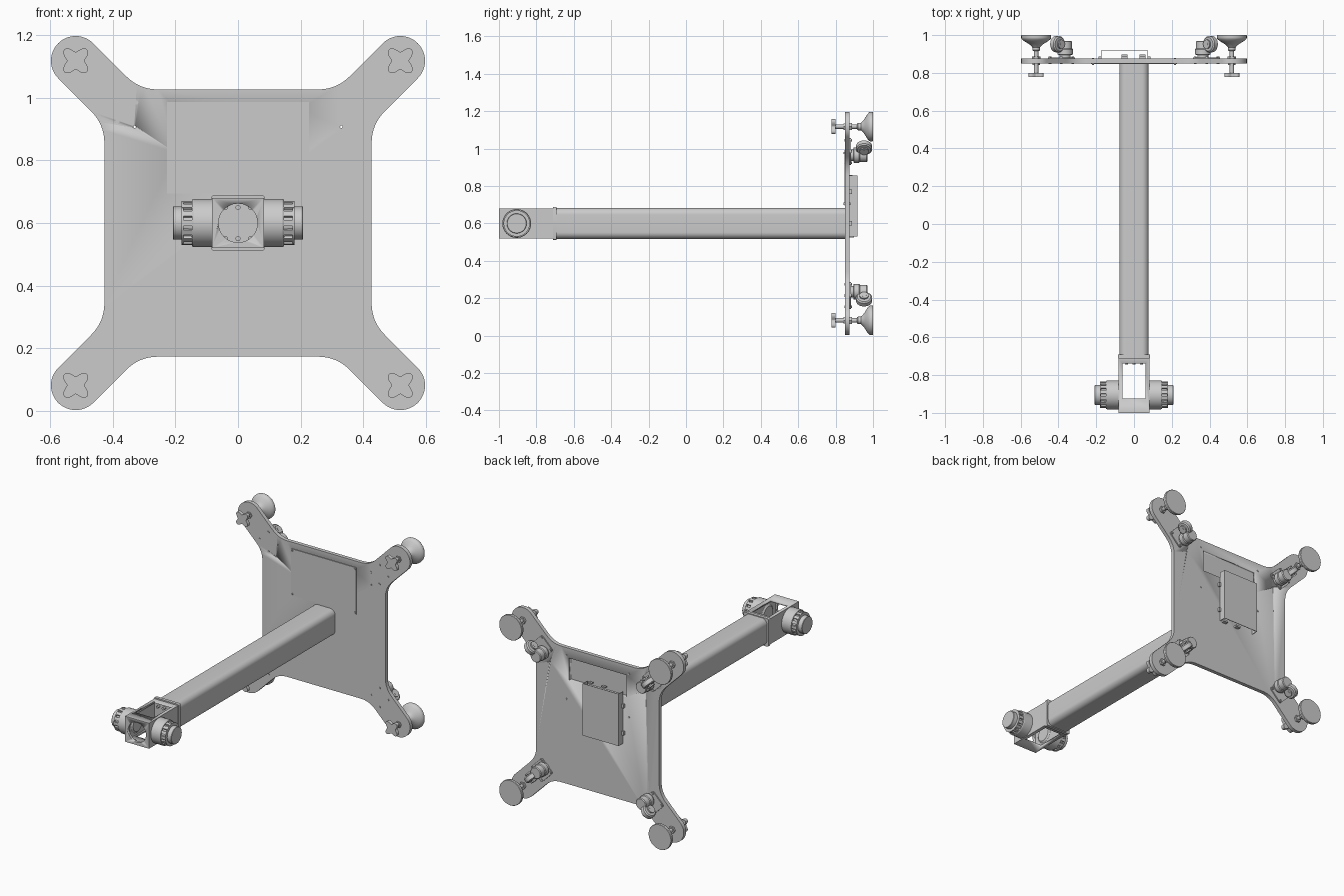
import bpy, bmesh
from math import sin, cos, pi, radians, sqrt
from mathutils import Vector

if "Cube" in bpy.data.objects:
    bpy.data.objects.remove(bpy.data.objects["Cube"])

CZ = 0.6                      # height of the tube axis and plate centre
Y0, Y1 = 0.851, 0.875         # plate front and back


def finish(name, bm, smooth=True):
    bmesh.ops.recalc_face_normals(bm, faces=bm.faces)
    me = bpy.data.meshes.new(name)
    bm.to_mesh(me)
    bm.free()
    ob = bpy.data.objects.new(name, me)
    bpy.context.collection.objects.link(ob)
    bpy.ops.object.select_all(action='DESELECT')
    bpy.context.view_layer.objects.active = ob
    ob.select_set(True)
    if smooth:
        bpy.ops.object.shade_smooth_by_angle(angle=radians(30))
    return ob


def prism(name, pts, y0, y1, at=(0, 0)):
    """Extrude an (x, z) outline along y."""
    bm = bmesh.new()
    f = bm.faces.new([bm.verts.new((x + at[0], y0, z + at[1])) for x, z in pts])
    ext = bmesh.ops.extrude_face_region(bm, geom=[f])['geom']
    bmesh.ops.translate(bm, vec=(0, y1 - y0, 0),
                        verts=[v for v in ext if isinstance(v, bmesh.types.BMVert)])
    return finish(name, bm)


def box(name, x0, x1, y0, y1, z0, z1):
    return prism(name, [(x0, z0), (x1, z0), (x1, z1), (x0, z1)], y0, y1)


def lathe(name, prof, origin, axis, n=32):
    """Revolve (radius, height) points about an axis; both ends are capped."""
    q = Vector(axis).to_track_quat('Z', 'Y')
    o = Vector(origin)
    bm = bmesh.new()
    rings = [[bm.verts.new(o + q @ Vector((r * cos(2 * pi * i / n), r * sin(2 * pi * i / n), h)))
              for i in range(n)] for r, h in prof]
    for a, b in zip(rings, rings[1:]):
        for i in range(n):
            bm.faces.new((a[i], a[(i + 1) % n], b[(i + 1) % n], b[i]))
    bm.faces.new(rings[0])
    bm.faces.new(rings[-1])
    return finish(name, bm)


def rod(name, r, h0, h1, origin, axis, n=32):
    return lathe(name, [(r, h0), (r, h1)], origin, axis, n)


def cut(ob, *cutters):
    for c in cutters:
        c.hide_render = True
        m = ob.modifiers.new('cut', 'BOOLEAN')
        m.operation, m.solver, m.object = 'DIFFERENCE', 'EXACT', c
        bpy.context.view_layer.objects.active = ob
        bpy.ops.object.modifier_apply(modifier=m.name)
        bpy.data.objects.remove(c)


def round_rect(hx, hz, r, n=8):
    return [(sx * (hx - r) + r * cos(a0 + pi / 2 * i / n), sz * (hz - r) + r * sin(a0 + pi / 2 * i / n))
            for sx, sz, a0 in ((1, 1, 0), (-1, 1, pi / 2), (-1, -1, pi), (1, -1, 1.5 * pi))
            for i in range(n + 1)]


def diamond(r):
    return [(r, 0), (0, r), (-r, 0), (0, -r)]


# Base plate: square body with four rounded diagonal arms
H, E, R, T = 0.4265, 0.518, 0.079, 0.06
k = H - R * sqrt(2)
s = T / sqrt(2)


def fillet(a, b, c, n=8):
    return [tuple((1 - t) ** 2 * a[j] + 2 * t * (1 - t) * b[j] + t * t * c[j] for j in (0, 1))
            for t in (i / n for i in range(n + 1))]


corner = fillet((H, k - T), (H, k), (H + s, k + s))
corner += [(E + R * cos(a), E + R * sin(a)) for a in (radians(-45 + 7.5 * i) for i in range(25))]
corner += fillet((k + s, H + s), (k, H), (k - T, H))
outline = []
for x_, z_ in ((1, 0), (0, 1), (-1, 0), (0, -1)):
    outline += [(x_ * x - z_ * z, z_ * x + x_ * z) for x, z in corner]
plate = prism('base_plate', outline, Y0, Y1, (0, CZ))
cut(plate, box('slot_cutter', -0.2, 0.2, 0.8, 0.9, 0.825, 0.965),
    *[rod('hole_cutter', 0.004, -0.1, 0.1, (x, 0.86, 0.907), (0, 1, 0), 12) for x in (-0.33, 0.33)])

# Thin cover panel over the slot, with its screws
box('cover_panel', -0.227, 0.227, Y0 - 0.004, Y0, 0.695, 0.987)
for x in (-0.217, 0.217):
    for z in (0.705, 0.977):
        rod('panel_screw', 0.006, Y0 - 0.008, Y1 + 0.004, (x, 0, z), (0, 1, 0), 12)

# Sheet metal electronics cover, open at the top and bottom
bx0, bx1, bz0, bz1, by = -0.175, 0.075, 0.53, 0.856, 0.918
box('electronics_cover_back', bx0, bx1, by - 0.003, by, bz0, bz1)
for x in (bx0, bx1 - 0.003):
    box('electronics_cover_side', x, x + 0.003, Y1, by, bz0, bz1)
for x in (-0.05, 0.045):
    box('cover_bottom_tab', x - 0.015, x + 0.015, Y1, Y1 + 0.022, bz0 - 0.006, bz0 + 0.006)
    box('cover_top_tab', x - 0.015, x + 0.015, Y1, Y1 + 0.015, bz1 - 0.004, bz1 + 0.004)
for z in (0.6, 0.77):
    for x in (bx0 - 0.006, bx1 + 0.006):
        box('cover_side_tab', x - 0.007, x + 0.007, Y1, Y1 + 0.012, z - 0.012, z + 0.012)

# Main rounded tube and end flange
prism('main_tube', round_rect(0.078, 0.083, 0.036), -0.695, Y0, (0, CZ))
prism('tube_end_flange', round_rect(0.086, 0.088, 0.008, 3), -0.712, -0.692, (0, CZ))

# Motor housing: open box with top, bottom and front openings
housing = box('motor_housing', -0.083, 0.083, -1.0, -0.71, CZ - 0.08, CZ + 0.08)
cut(housing,
    box('cavity_cutter', -0.07, 0.07, -0.985, -0.725, CZ - 0.068, CZ + 0.068),
    box('window_cutter', -0.062, 0.062, -0.925, -0.738, 0.4, 0.8),
    rod('front_hole_cutter', 0.062, -0.1, 0.05, (0, -1, CZ), (0, 1, 0), 48))
for x in (-0.064, 0.064):
    for z in (-0.062, 0.062):
        rod('housing_screw', 0.006, -0.999, -0.98, (x, 0, CZ + z), (0, 1, 0), 12)
for x in (-0.04, 0, 0.04):
    for z in (-0.062, 0.062):
        rod('flange_bolt', 0.008, -0.745, -0.722, (x, 0, CZ + z * 0.8), (0, 1, 0), 12)

# Side motors with ribbed rings and end caps
MY = -0.905
for sx in (-1, 1):
    o, ax = (0, MY, CZ), (sx, 0, 0)
    lathe('motor_body', [(0.045, 0.062), (0.055, 0.07), (0.077, 0.083), (0.077, 0.142), (0.074, 0.147),
                         (0.062, 0.147), (0.06, 0.178), (0.053, 0.18), (0.053, 0.206), (0.051, 0.208)],
          o, ax, 48)
    for i in range(14):
        a = 2 * pi * i / 14
        bm = bmesh.new()
        bmesh.ops.create_cube(bm, size=1)
        for v in bm.verts:
            x, t, r = v.co.x * 0.034 + 0.163, v.co.y * 0.018, v.co.z * 0.014 + 0.063
            v.co = (sx * x, MY + r * cos(a) - t * sin(a), CZ + r * sin(a) + t * cos(a))
        finish('motor_rib', bm, False)
    lathe('motor_ring', [(0.07, 0.174), (0.07, 0.18), (0.054, 0.18)], o, ax, 48)

# Corner feet and castors, mirrored to all four arms
lobes = []
for i in range(64):
    a = 2 * pi * i / 64
    r = 0.0395 + 0.0115 * cos(4 * (a - pi / 4))
    lobes.append((r * cos(a), r * sin(a)))
for sx in (-1, 1):
    for sz in (-1, 1):
        def at(d):
            return (sx * d, 0, CZ + sz * d)
        p, y = at(E), (0, 1, 0)
        # adjusting knob, threaded stem and flat foot
        prism('adjuster_knob', lobes, 0.778, 0.8, (p[0], p[2]))
        rod('foot_stem', 0.012, 0.8, 0.95, p, y, 20)
        rod('front_nut', 0.02, Y0 - 0.008, Y0, p, y, 6)
        rod('back_nut', 0.022, Y1, Y1 + 0.012, p, y, 6)
        lathe('foot_pad', [(0.016, 0.915), (0.02, 0.92), (0.02, 0.935), (0.032, 0.948), (0.045, 0.957),
                           (0.065, 0.969), (0.077, 0.98), (0.079, 0.985), (0.079, 0.997),
                           (0.077, 1.0)], p, y, 48)
        # castor mounting plate with screws
        b = at(0.385)
        prism('castor_plate', [(q * cos(pi / 4) - w * sin(pi / 4), q * sin(pi / 4) + w * cos(pi / 4))
                               for q, w in round_rect(0.054, 0.054, 0.012, 4)], Y1, Y1 + 0.007, (b[0], b[2]))
        for u, w in diamond(0.06):
            rod('castor_screw', 0.007, Y0 - 0.003, Y1 + 0.013, (b[0] + u, 0, b[2] + w), y, 12)
        # swivel, hood and wheel
        h, wc = Vector(at(0.365)), Vector(at(0.405)) + Vector((0, 0.952, 0))
        axle = Vector((-sz, 0, sx)).normalized()
        lathe('castor_swivel', [(0.03, Y1), (0.03, 0.895), (0.041, 0.897), (0.041, 0.925),
                                (0.037, 0.93), (0.037, 0.965), (0.033, 0.97)], h, y, 32)
        lathe('castor_wheel', [(0.036, -0.018), (0.043, -0.012), (0.043, 0.012), (0.036, 0.018)], wc, axle, 32)
        rod('castor_axle', 0.012, -0.032, 0.032, wc, axle, 16)
        for t in (-0.027, 0.027):
            rod('castor_fork', 0.024, t - 0.004, t + 0.004, wc, axle, 24)
